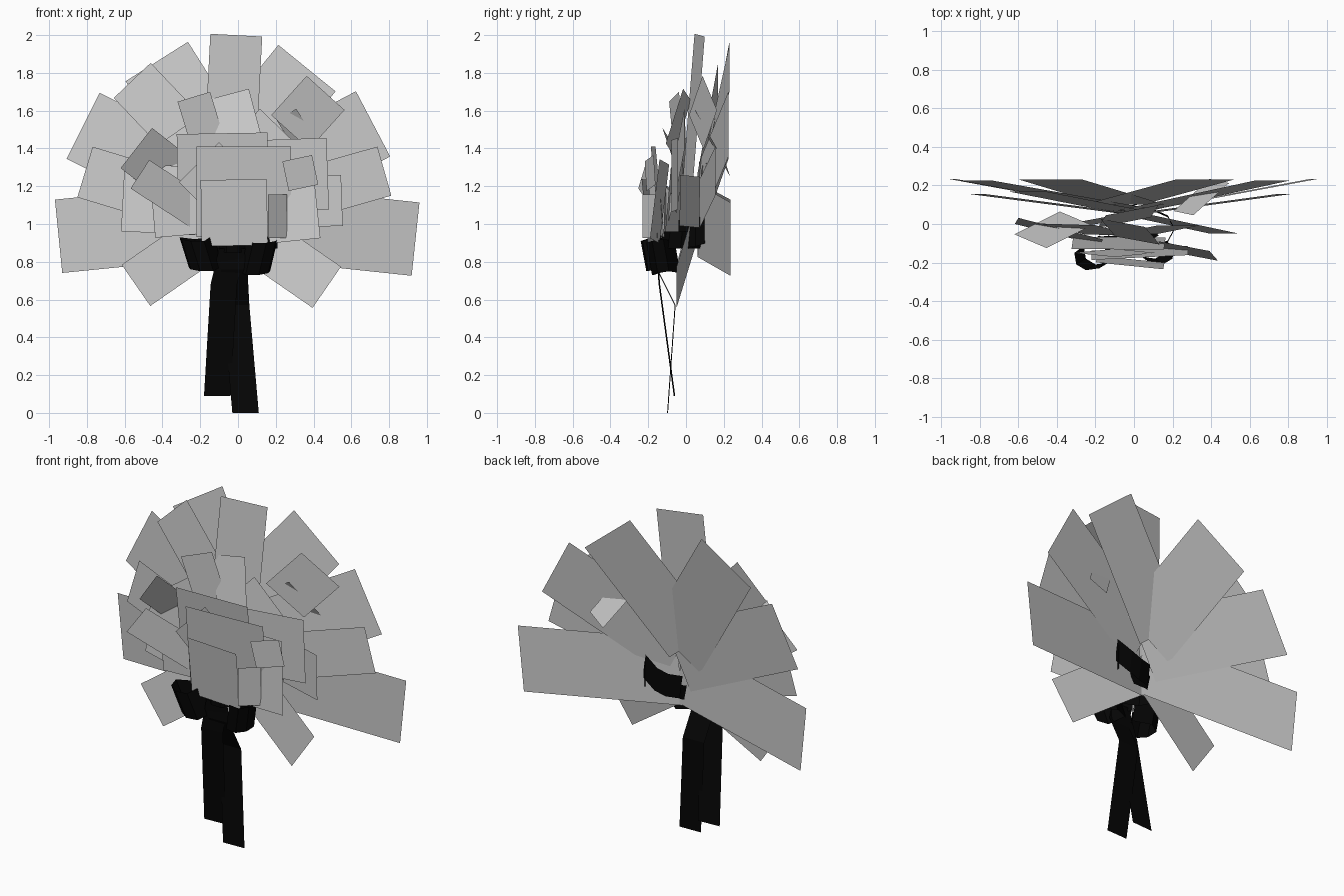
import bpy
import math
from mathutils import Vector

cube = bpy.data.objects.get("Cube")
if cube:
    bpy.data.objects.remove(cube, do_unlink=True)


def make_material(name, value):
    mat = bpy.data.materials.new(name)
    mat.use_nodes = True
    color = (value, value, value, 1)
    mat.diffuse_color = color
    shader = mat.node_tree.nodes["Principled BSDF"]
    shader.inputs["Base Color"].default_value = color
    shader.inputs["Roughness"].default_value = 0.8
    return mat


PETAL = make_material("pale grey petal", 0.59)
RIBBON = make_material("black ribbon", 0.0015)


def make_mesh(name, verts, faces, mat):
    mesh = bpy.data.meshes.new(name)
    mesh.from_pydata([tuple(v) for v in verts], [], faces)
    mesh.materials.append(mat)
    obj = bpy.data.objects.new(name, mesh)
    bpy.context.collection.objects.link(obj)


def fan_leaf(name, tip, root, width):
    """Long flat leaf running from the middle of the bouquet to its rim."""
    root, tip = Vector(root), Vector(tip)
    axis = tip - root
    side = Vector((-axis.z, 0, axis.x)).normalized() * width / 2
    corners = [root - side, root + side, tip + side, tip - side]
    make_mesh(name, corners, [range(4)], PETAL)


def card(name, x, z, width, height, turn, y, lean_x, lean_z):
    """Flat petal seen from the front, its depth sloping along x and z."""
    c, s = math.cos(math.radians(turn)), math.sin(math.radians(turn))
    corners = []
    for i, k in ((-1, -1), (1, -1), (1, 1), (-1, 1)):
        u, v = i * width / 2, k * height / 2
        dx, dz = u * c - v * s, u * s + v * c
        corners.append((x + dx, y + lean_x * dx + lean_z * dz, z + dz))
    make_mesh(name, corners, [range(4)], PETAL)


def strip(name, path, offset):
    """Ribbon strip: a path swept along one offset vector."""
    verts = []
    for p in path:
        verts += [Vector(p), Vector(p) + Vector(offset)]
    faces = [(i, i + 1, i + 3, i + 2) for i in range(0, len(verts) - 2, 2)]
    make_mesh(name, verts, faces, RIBBON)


# Fan of long back leaves: tip point, root point, width
FAN = [
    ("right_low_leaf", (-0.95, 0.235, 0.935), (0, 0.06, 1.03), 0.39),
    ("left_low_leaf", (0.94, 0.235, 0.92), (0, 0.06, 1.02), 0.39),
    ("right_side_leaf", (-0.82, 0.225, 1.52), (0, 0.08, 1.11), 0.39),
    ("left_side_leaf", (0.715, 0.225, 1.53), (0, 0.07, 1.155), 0.39),
    ("right_high_leaf", (-0.43, 0.23, 1.86), (0, 0.1, 1.18), 0.39),
    ("left_high_leaf", (0.365, 0.23, 1.825), (-0.11, 0.1, 1.24), 0.39),
    ("right_inner_leaf", (-0.81, 0.155, 1.275), (0, 0.05, 1.03), 0.28),
    ("left_inner_leaf", (0.775, 0.155, 1.28), (0, 0.05, 1.06), 0.27),
    ("right_drooping_leaf", (-0.54, -0.05, 0.675), (0, 0.05, 1.05), 0.265),
    ("left_drooping_leaf", (0.47, -0.05, 0.665), (0, 0.05, 0.99), 0.265),
    ("right_upper_leaf", (-0.56, 0.17, 1.76), (0, 0.06, 1.17), 0.27),
]
for leaf in FAN:
    fan_leaf(*leaf)

# Upright top leaf and the upper petals
UPPER = [
    ("top_leaf", -0.03, 1.6, 0.275, 0.8, -3, 0.04, 0.2, 0.07),
    ("upper_right_petal", -0.19, 1.53, 0.18, 0.3, 17, -0.05, 0.3, 0),
    ("upper_middle_petal", -0.02, 1.54, 0.24, 0.3, 15, -0.04, -0.25, 0.25),
    ("upper_left_petal", 0.37, 1.59, 0.27, 0.28, -42, 0.09, 0.38, 0),
    ("small_upper_petal", 0.35, 1.43, 0.12, 0.35, 32, 0.14, 0.1, -0.5),
    ("diamond_petal", 0.12, 1.39, 0.31, 0.31, -44, -0.03, 0.1, 0.1),
]

# Petals at the two sides of the flower
SIDES = [
    ("right_dark_petal", -0.42, 1.31, 0.3, 0.27, -38, -0.03, 0.15, -0.45),
    ("right_thin_petal", -0.36, 1.16, 0.38, 0.18, -33, -0.155, 0.47, 0),
    ("right_outer_petal", -0.39, 1.13, 0.44, 0.36, -3, -0.04, -0.25, 0.1),
    ("right_tilted_petal", -0.23, 1.31, 0.35, 0.4, 35, -0.03, -0.1, 0.1),
    ("right_low_petal", -0.3, 1.07, 0.3, 0.26, 5, -0.1, -0.1, 0),
    ("left_wide_petal", 0.3, 1.26, 0.35, 0.38, 2, -0.06, 0.1, 0),
    ("left_outer_petal", 0.4, 1.12, 0.3, 0.27, 2, 0.02, -0.35, 0),
    ("left_low_petal", 0.28, 1.12, 0.27, 0.42, 6, -0.14, -0.2, 0.1),
    ("left_small_petal", 0.33, 1.27, 0.16, 0.16, 12, -0.19, 0.3, 0),
]

# Petals at the front of the flower
FRONT = [
    ("broad_petal", -0.08, 1.22, 0.48, 0.52, 1, -0.1, 0, -0.12),
    ("front_diamond_petal", -0.1, 1.22, 0.3, 0.3, 45, -0.15, 0, -0.1),
    ("front_square_petal", 0.03, 1.17, 0.5, 0.48, 0, -0.15, 0.05, -0.1),
    ("foremost_petal", -0.02, 1.06, 0.35, 0.35, 1, -0.2, -0.1, -0.1),
    ("front_side_petal", 0.21, 1.04, 0.1, 0.23, 0, -0.19, 0.8, 0),
]
for layer in (UPPER, SIDES, FRONT):
    for row in layer:
        card(*row)

# Ribbon wrapped around the stems
wrap = []
for i in range(11):
    a = math.tau * i / 10
    wrap.append((0.03 + 0.18 * math.cos(a), -0.03 + 0.11 * math.sin(a), 0.87))
strip("ribbon_wrap", wrap, (0, 0.01, 0.09))
strip("back_knot", [(-0.02, 0.09, 0.88), (0.06, 0.112, 0.88),
                    (0.13, 0.118, 0.9), (0.22, 0.1, 0.95)], (-0.02, 0, 0.14))
strip("back_knot_side", [(0.2, 0.11, 0.9), (0.21, 0.05, 0.88),
                         (0.15, -0.04, 0.87)], (0, 0, 0.15))

# Bow loops either side of the knot
right_loop = [(-0.08, -0.11, 0.77), (-0.18, -0.06, 0.76), (-0.26, -0.12, 0.77),
              (-0.25, -0.18, 0.76), (-0.2, -0.21, 0.75), (-0.13, -0.2, 0.75),
              (-0.08, -0.11, 0.78)]
strip("right_bow_loop", right_loop, (-0.05, -0.03, 0.16))
left_loop = [(-x - 0.09, y + 0.03, z - 0.02) for x, y, z in right_loop]
strip("left_bow_loop", left_loop, (0.04, -0.03, 0.17))
strip("bow_knot", [(-0.1, -0.13, 0.85), (-0.06, -0.17, 0.85),
                   (0, -0.17, 0.85), (0.04, -0.13, 0.85)], (0, 0, 0.09))

# Hanging ribbon tails
strip("right_ribbon_tail", [(-0.1, -0.16, 0.87), (-0.145, -0.145, 0.68),
                            (-0.18, -0.065, 0.09)], (0.14, 0.008, 0))
strip("left_ribbon_tail", [(-0.11, -0.15, 0.87), (-0.09, -0.155, 0.76),
                           (-0.08, -0.06, 0.57), (-0.03, -0.1, 0)],
      (0.14, 0.005, 0))
